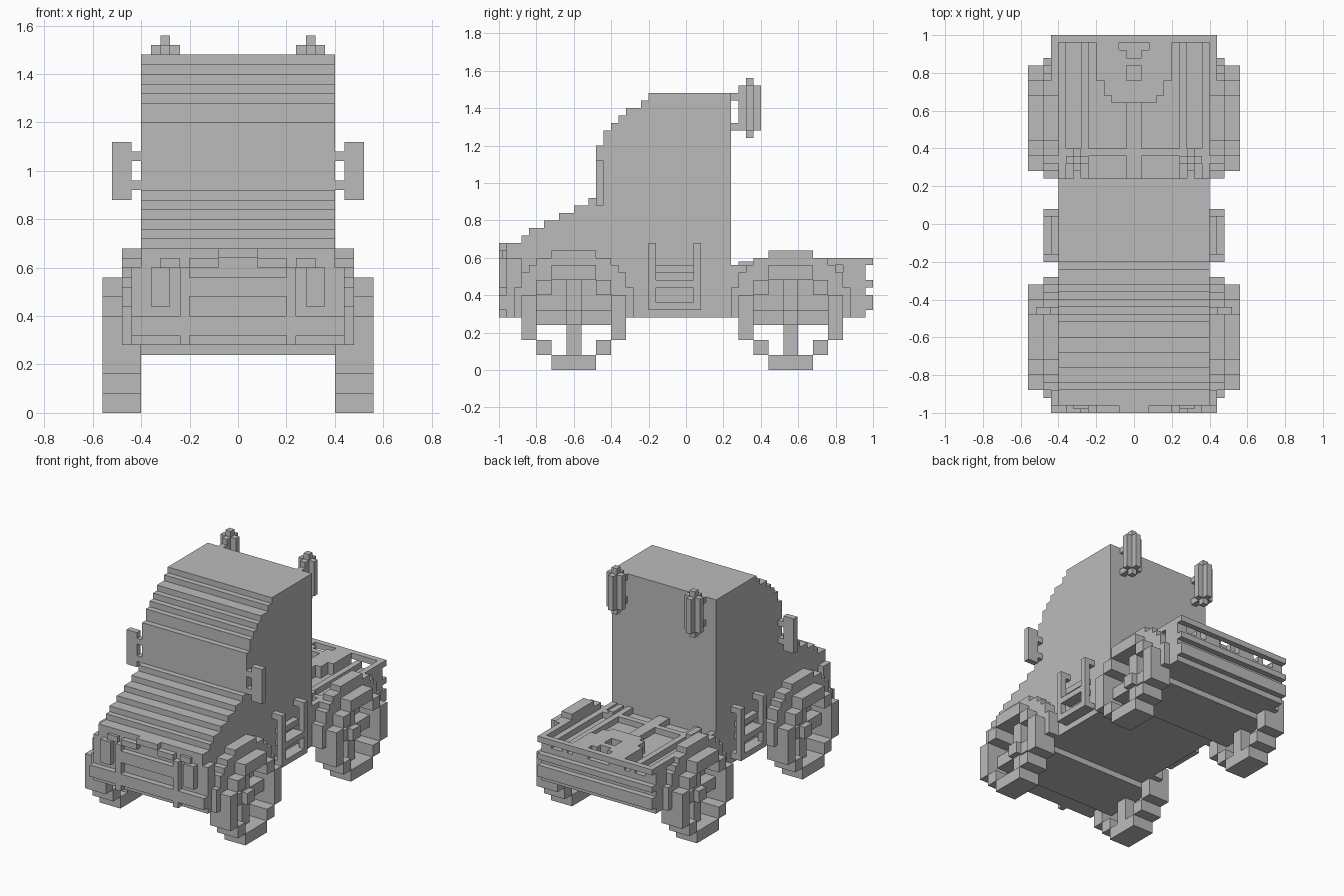
import bpy
import bmesh

cube = bpy.data.objects.get("Cube")
if cube:
    bpy.data.objects.remove(cube, do_unlink=True)

GREY = (0.5, 0.5, 0.5, 1.0)
mat = bpy.data.materials.new("plain grey")
mat.use_nodes = True
mat.diffuse_color = GREY
bsdf = mat.node_tree.nodes["Principled BSDF"]
bsdf.inputs["Base Color"].default_value = GREY
bsdf.inputs["Roughness"].default_value = 0.8


def finish(name, bm):
    bmesh.ops.recalc_face_normals(bm, faces=bm.faces)
    me = bpy.data.meshes.new(name)
    bm.to_mesh(me)
    bm.free()
    me.materials.append(mat)
    ob = bpy.data.objects.new(name, me)
    bpy.context.collection.objects.link(ob)
    return ob


def add_box(bm, b):
    x0, x1, y0, y1, z0, z1 = b
    verts = bmesh.ops.create_cube(bm, size=1)["verts"]
    for v in verts:
        v.co = (x1 if v.co.x > 0 else x0,
                y1 if v.co.y > 0 else y0,
                z1 if v.co.z > 0 else z0)


def boxes(name, items, mirror=False):
    """One object from (x0, x1, y0, y1, z0, z1) boxes, optionally mirrored in x."""
    bm = bmesh.new()
    for b in items:
        add_box(bm, b)
        if mirror:
            add_box(bm, (-b[1], -b[0]) + tuple(b[2:]))
    return finish(name, bm)


# Cab and hood: stepped side profile extruded across the width
steps = [(-0.96, 0.68), (-0.88, 0.72), (-0.84, 0.76), (-0.76, 0.80), (-0.68, 0.84),
         (-0.60, 0.88), (-0.52, 0.92), (-0.48, 1.20), (-0.44, 1.28), (-0.40, 1.32),
         (-0.36, 1.36), (-0.32, 1.40), (-0.24, 1.44), (-0.20, 1.48)]
profile = [(-0.96, 0.28)]
z_prev = None
for y, z in steps:
    if z_prev is not None:
        profile.append((y, z_prev))
    profile.append((y, z))
    z_prev = z
profile += [(0.24, 1.48), (0.24, 0.28)]
bm = bmesh.new()
face = bm.faces.new([bm.verts.new((-0.4, y, z)) for y, z in profile])
ext = bmesh.ops.extrude_face_region(bm, geom=[face])
for g in ext["geom"]:
    if isinstance(g, bmesh.types.BMVert):
        g.co.x = 0.4
finish("cab_body", bm)

# Wheels, arches and axles, front and rear
FRONT, REAR = -0.60, 0.56
for label, c in (("front", FRONT), ("rear", REAR)):
    ring = []
    X0, X1 = 0.40, 0.56
    for s in (0.0, 0.48):
        ring.append((X0, X1, c - 0.12, c + 0.12, s, s + 0.08))
    for s in (0.08, 0.40):
        ring.append((X0, X1, c - 0.20, c - 0.12, s, s + 0.08))
        ring.append((X0, X1, c + 0.12, c + 0.20, s, s + 0.08))
    ring.append((X0, X1, c - 0.28, c - 0.20, 0.16, 0.40))
    ring.append((X0, X1, c + 0.20, c + 0.28, 0.16, 0.40))
    boxes(label + "_tyres", ring, True)
    boxes(label + "_spokes", [
        (0.40, 0.48, c - 0.04, c + 0.04, 0.08, 0.48),
        (0.40, 0.48, c - 0.20, c + 0.20, 0.24, 0.32),
        (0.40, 0.52, c - 0.04, c + 0.04, 0.24, 0.32)], True)
    boxes(label + "_axle", [(-0.4, 0.4, c - 0.20, c + 0.20, 0.24, 0.29)])
    # Arch columns: (inner offset, outer offset, bottom, top)
    arch = [(0.40, 0.48, c - 0.12, c + 0.12, 0.56, 0.64)]
    for d0, d1, z0, z1 in ((0.12, 0.20, 0.48, 0.60), (0.20, 0.24, 0.40, 0.56),
                           (0.24, 0.28, 0.40, 0.52), (0.28, 0.32, 0.28, 0.44)):
        arch.append((0.40, 0.48, c + d0, c + d1, z0, z1))
        arch.append((0.40, 0.48, c - d1, c - d0, z0, z1))
    boxes(label + "_wheel_arches", arch, True)

# Front end: grille bars and frame, bumper, headlights
boxes("grille_bars", [(-0.2, 0.2, -1.0, -0.96, z, z + 0.08) for z in (0.32, 0.48)])
boxes("grille_frame", [
    (0.20, 0.24, -1.0, -0.96, 0.28, 0.60),
    (0.08, 0.20, -1.0, -0.96, 0.60, 0.64),
    (0.00, 0.08, -1.0, -0.96, 0.64, 0.68)], True)
boxes("front_bumper", [(0.24, 0.44, -1.0, -0.92, 0.32, 0.40)], True)
boxes("headlights", [
    (0.28, 0.36, -1.0, -0.96, 0.44, 0.60),
    (0.24, 0.32, -0.98, -0.96, 0.60, 0.64)], True)
boxes("front_corner_panels", [(0.40, 0.44, -0.96, -0.88, 0.28, 0.60)], True)

# Mirrors on two short arms
boxes("side_mirrors", [
    (0.44, 0.52, -0.48, -0.44, 0.88, 1.12),
    (0.40, 0.44, -0.48, -0.44, 0.92, 0.96),
    (0.40, 0.44, -0.48, -0.44, 1.04, 1.08)], True)

# Exhaust stacks with a cross-shaped section
boxes("exhaust_stacks", [
    (0.24, 0.36, 0.32, 0.36, 1.28, 1.52),
    (0.28, 0.32, 0.28, 0.40, 1.28, 1.52),
    (0.28, 0.32, 0.32, 0.36, 1.24, 1.56),
    (0.28, 0.32, 0.24, 0.28, 1.28, 1.32),
    (0.28, 0.32, 0.24, 0.28, 1.44, 1.48)], True)

# Cab ladders: two bent rails and rungs
ladder = []
for y in (-0.20, 0.04):
    ladder += [(0.44, 0.48, y, y + 0.04, 0.32, 0.68),
               (0.40, 0.44, y, y + 0.04, 0.64, 0.68),
               (0.40, 0.44, y, y + 0.04, 0.32, 0.36)]
for z, x1 in ((0.32, 0.48), (0.44, 0.48), (0.52, 0.44)):
    ladder.append((0.40, x1, -0.16, 0.04, z, z + 0.04))
boxes("cab_ladders", ladder, True)

# Rear chassis with raised rails
boxes("rear_chassis", [(-0.4, 0.4, 0.24, 0.96, 0.28, 0.52)])
boxes("chassis_rails", [
    (0.24, 0.28, 0.24, 0.96, 0.52, 0.56),
    (0.36, 0.40, 0.24, 0.96, 0.52, 0.56),
    (0.00, 0.04, 0.24, 0.64, 0.52, 0.56),
    (0.00, 0.40, 0.36, 0.40, 0.52, 0.56),
    (0.28, 0.32, 0.28, 0.40, 0.52, 0.58)], True)
boxes("rear_corner_panels", [
    (0.40, 0.44, 0.84, 0.96, 0.28, 0.56),
    (0.40, 0.44, 0.68, 1.00, 0.56, 0.60)], True)
boxes("rear_bumper", [
    (-0.44, 0.44, 0.96, 1.0, 0.32, 0.40),
    (-0.44, 0.44, 0.96, 1.0, 0.44, 0.48),
    (-0.44, 0.44, 0.96, 1.0, 0.56, 0.60)])

# Coupling plate with a pin hole and a stepped notch at the back
boxes("coupling_plate", [
    (0.00, 0.12, 0.64, 0.68, 0.52, 0.60),
    (0.00, 0.16, 0.68, 0.76, 0.52, 0.60),
    (0.04, 0.20, 0.76, 0.84, 0.52, 0.60),
    (0.00, 0.20, 0.84, 0.88, 0.52, 0.60),
    (0.04, 0.20, 0.88, 0.92, 0.52, 0.60),
    (0.08, 0.20, 0.92, 0.96, 0.52, 0.60)], True)
